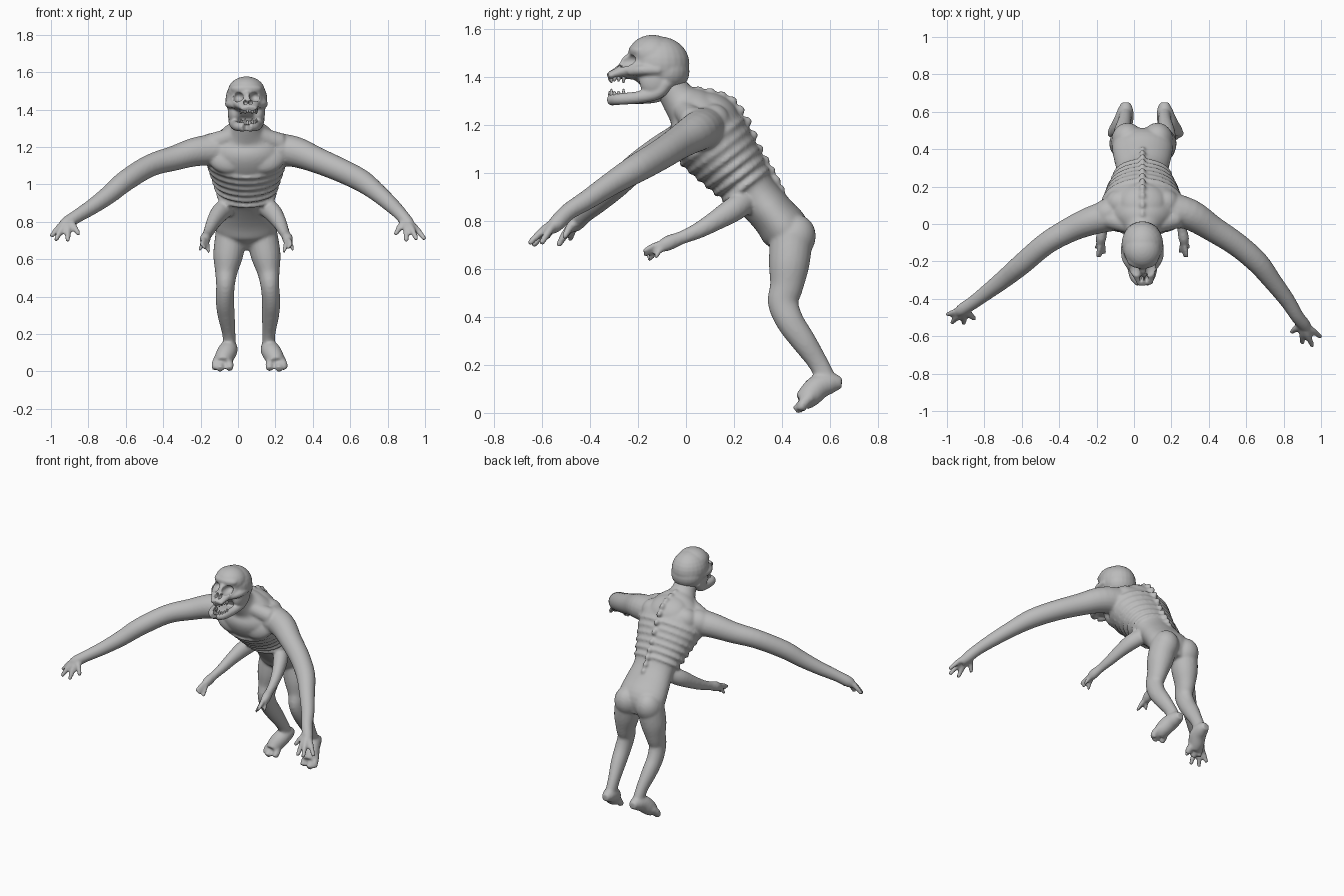
import bpy, bmesh, math
from mathutils import Vector, Matrix

if "Cube" in bpy.data.objects:
    bpy.data.objects.remove(bpy.data.objects["Cube"], do_unlink=True)

MIDDLE = .045          # the body stands slightly to its left of centre
SIDES = (-1, 1)

skin = bpy.data.materials.new("grey skin")
skin.use_nodes = True
skin.diffuse_color = (.5, .5, .5, 1)
skin.node_tree.nodes["Principled BSDF"].inputs["Base Color"].default_value = skin.diffuse_color


def catmull(points, steps):
    """Smooth a list of equally long tuples."""
    rows = [Vector(p) for p in points]
    rows = [rows[0] * 2 - rows[1]] + rows + [rows[-1] * 2 - rows[-2]]
    result = []
    for a, b, c, d in zip(rows, rows[1:], rows[2:], rows[3:]):
        for i in range(steps):
            t = i / steps
            result.append(b + (c - a) * (t / 2) + (a * 2 - b * 5 + c * 4 - d) * (t * t / 2)
                          + (b * 3 - a - c * 3 + d) * (t ** 3 / 2))
    return result + [rows[-2]]


def tube(bm, points, flat=1, ref=(0, 0, 1), steps=4, sides=20):
    """Loft ellipses: each point is x, y, z, radius along ref, optional second radius."""
    rows = catmull([p if len(p) == 5 else (*p, p[3] * flat) for p in points], steps)
    rings = []
    for i, row in enumerate(rows):
        ahead, behind = rows[min(i + 1, len(rows) - 1)], rows[max(i - 1, 0)]
        along = Vector((ahead - behind)[:3]).normalized()
        u = Vector(ref)
        u = (u - along * u.dot(along)).normalized()
        v = along.cross(u)
        turns = [math.tau * k / sides for k in range(sides)]
        rings.append([bm.verts.new(Vector(row[:3]) + u * (math.cos(a) * row[3])
                                   + v * (math.sin(a) * row[4])) for a in turns])
    for low, high in zip(rings, rings[1:]):
        for k in range(sides):
            n = (k + 1) % sides
            bm.faces.new((low[k], low[n], high[n], high[k]))
    bm.faces.new(rings[0][::-1])
    bm.faces.new(rings[-1])


def blob(bm, place, size, tilt=0):
    """Ellipsoid, tilted about x."""
    matrix = (Matrix.Translation(place) @ Matrix.Rotation(tilt, 4, 'X')
              @ Matrix.Diagonal((*size, 1)))
    bmesh.ops.create_uvsphere(bm, u_segments=24, v_segments=14, radius=1, matrix=matrix)


def mirrored(side, points):
    return [(MIDDLE + side * p[0], *p[1:]) for p in points]


def leg_points(side, points):
    """Mirror a leg path; the left leg splays outward towards the foot."""
    splay = .035 if side > 0 else 0
    return [(x + splay * (1 - z / .74), y, z, *radii)
            for x, y, z, *radii in mirrored(side, points)]


def finish(bm, name):
    bmesh.ops.recalc_face_normals(bm, faces=bm.faces[:])
    mesh = bpy.data.meshes.new(name)
    bm.to_mesh(mesh)
    bm.free()
    mesh.materials.append(skin)
    for face in mesh.polygons:
        face.use_smooth = True
    obj = bpy.data.objects.new(name, mesh)
    bpy.context.collection.objects.link(obj)
    return obj


def fuse(obj, voxel):
    remesh = obj.modifiers.new("fuse", 'REMESH')
    remesh.mode = 'VOXEL'
    remesh.voxel_size = voxel
    remesh.use_smooth_shade = True


def soften(obj, rounds):
    smooth = obj.modifiers.new("soften", 'SMOOTH')
    smooth.factor = .5
    smooth.iterations = rounds


def hand(bm, palm, tips, thick):
    """Fingers that bend slightly between palm and tips."""
    palm = Vector(palm)
    for tip in tips:
        tip = Vector(tip)
        knuckle = palm.lerp(tip, .5) + Vector((0, 0, thick * .6))
        tube(bm, [(*palm, thick * 1.2), (*knuckle, thick), (*tip, thick * .65)], sides=10)


body = bmesh.new()

# Torso: y, z, half width, half depth from hips to neck
torso = [(.45, .66, .11, .05), (.42, .75, .16, .10), (.36, .83, .155, .095),
         (.28, .92, .14, .10), (.20, 1.02, .172, .13), (.12, 1.12, .212, .155),
         (.06, 1.20, .205, .15), (.02, 1.26, .15, .11), (-.03, 1.31, .085, .075),
         (-.09, 1.40, .07, .06)]
tube(body, [(MIDDLE, *p) for p in torso], ref=(1, 0, 0), sides=32)

# Upper back hump
blob(body, (MIDDLE, .12, 1.255), (.13, .11, .075), -.5)

# Ribs: thin hoops hugging the chest, sloping down to the front
for i in range(6):
    t = i / 5
    centre = Vector((MIDDLE, .25 - .14 * t, .95 + .18 * t))
    wide, deep = .152 + .058 * t, .11 + .045 * t
    back = Vector((0, .8, .6))
    hoop = []
    for k in range(25):
        a = math.tau * k / 24
        spot = centre + Vector((math.sin(a) * wide, 0, 0)) + back * (math.cos(a) * deep)
        hoop.append((*spot, .013))
    tube(body, hoop, ref=(0, -.6, .8), steps=1, sides=8)

# Spine knobs
spine = catmull([(0, 1.345), (.10, 1.335), (.19, 1.30), (.25, 1.215), (.30, 1.10),
                 (.35, 1.01), (.39, .93)], 2)
for y, z in spine:
    blob(body, (MIDDLE, y, z), (.018, .026, .022))

for side in SIDES:
    # Chest, shoulder blades, shoulders and buttocks
    for place, size in [((.09, .02, 1.15), (.12, .06, .10)),
                        ((.12, .11, 1.21), (.08, .075, .08)),
                        ((.18, .055, 1.19), (.09, .08, .085)),
                        ((.08, .45, .73), (.085, .09, .10))]:
        blob(body, (MIDDLE + side * place[0], *place[1:]), size, -.4)
    # Neck muscles sloping to the shoulders
    tube(body, mirrored(side, [(.0, -.03, 1.295, .05), (.08, .0, 1.255, .05),
                               (.18, .03, 1.22, .055)]), sides=14)

    # Legs
    tube(body, leg_points(side, [(.08, .44, .74, .085, .09), (.098, .43, .62, .08, .085),
                                 (.108, .42, .53, .06, .07), (.112, .405, .46, .05, .064),
                                 (.115, .435, .38, .049, .058), (.108, .49, .30, .046, .052),
                                 (.095, .55, .21, .036, .042), (.09, .585, .14, .034, .042)]),
         ref=(1, 0, 0))
    # Feet with heel and toes
    tube(body, leg_points(side, [(.09, .65, .125, .024), (.09, .61, .125, .042),
                                 (.1, .555, .11, .052), (.12, .515, .072, .05),
                                 (.125, .485, .045, .04)]), ref=(1, 0, 0))
    for out, reach in ((.09, 0), (.14, -.01), (.165, .015)):
        tube(body, leg_points(side, [(out * .6 + .05, .52, .07, .026), (out, .487, .036, .023),
                                     (out, .465 + reach, .01, .019)]), sides=10)

    # Small lower arms
    tube(body, mirrored(side, [(.09, .26, .89, .05), (.14, .20, .85, .052),
                               (.175, .12, .80, .042), (.195, .05, .76, .034),
                               (.21, -.02, .73, .028), (.22, -.07, .71, .032),
                               (.225, -.10, .695, .027)]), flat=.9)
    hand(body, (MIDDLE + side * .22, -.08, .705),
         [(MIDDLE + side * x, y, z) for x, y, z in
          ((.20, -.155, .635), (.225, -.175, .655), (.24, -.18, .675), (.25, -.13, .645))], .014)

# Long upper arms, each in its own pose
left_arm = [(.16, .09, 1.19, .09), (.30, .05, 1.175, .083), (.42, -.025, 1.13, .07),
            (.55, -.11, 1.075, .064), (.66, -.205, 1.02, .06), (.74, -.305, .96, .05),
            (.82, -.41, .89, .042), (.87, -.49, .84, .036), (.91, -.54, .79, .034),
            (.93, -.57, .76, .022)]
right_arm = [(-.07, .06, 1.19, .09), (-.22, .02, 1.175, .078), (-.34, -.03, 1.14, .067),
             (-.47, -.105, 1.10, .06), (-.60, -.215, 1.02, .057), (-.69, -.29, .945, .05),
             (-.78, -.36, .88, .042), (-.86, -.42, .83, .036), (-.92, -.46, .79, .034),
             (-.94, -.48, .77, .022)]
for arm in (left_arm, right_arm):
    tube(body, arm)
hand(body, (.90, -.53, .80), [(1, -.605, .705), (.955, -.655, .705), (.90, -.64, .695),
                              (.84, -.58, .73)], .019)
hand(body, (-.91, -.455, .80), [(-1, -.485, .72), (-.975, -.53, .70), (-.91, -.535, .695),
                                (-.85, -.51, .73)], .019)

body = finish(body, "body")
fuse(body, .008)
soften(body, 7)

# Skull: cranium, forehead, muzzle, cheekbones and open lower jaw
skull = bmesh.new()
blob(skull, (MIDDLE, -.11, 1.455), (.112, .125, .115))
blob(skull, (MIDDLE, -.14, 1.495), (.1, .1, .082))
blob(skull, (MIDDLE, -.08, 1.425), (.105, .095, .09))
blob(skull, (MIDDLE, -.19, 1.51), (.085, .05, .035))
tube(skull, [(MIDDLE, -.12, 1.44, .10, .08), (MIDDLE, -.21, 1.44, .085, .055),
             (MIDDLE + .01, -.28, 1.42, .058, .028), (MIDDLE + .015, -.325, 1.403, .042, .015)],
     ref=(1, 0, 0))
tube(skull, [(MIDDLE, -.21, 1.50, .014), (MIDDLE + .005, -.25, 1.475, .016),
             (MIDDLE + .01, -.27, 1.44, .014)], sides=10)
for side in SIDES:
    tube(skull, mirrored(side, [(.095, -.11, 1.43, .02), (.09, -.18, 1.43, .022),
                                (.06, -.235, 1.425, .02)]), sides=12)
    # Jaw hinge and jaw bone
    blob(skull, (MIDDLE + side * .062, -.13, 1.385), (.038, .065, .07))
    tube(skull, mirrored(side, [(.07, -.08, 1.38, .03), (.068, -.12, 1.335, .028),
                                (.06, -.20, 1.316, .026), (.045, -.28, 1.309, .025),
                                (.01, -.315, 1.306, .025)]), sides=12)
blob(skull, (MIDDLE, -.2, 1.305), (.06, .10, .016))
blob(skull, (MIDDLE, -.10, 1.355), (.075, .07, .05))
skull = finish(skull, "skull")

# Hollows for eyes, nose and temples
cutter = bmesh.new()
for side in SIDES:
    blob(cutter, (MIDDLE + side * .045, -.25, 1.468), (.031, .055, .028))
    blob(cutter, (MIDDLE + .008 + side * .013, -.285, 1.435), (.01, .03, .016))
    blob(cutter, (MIDDLE + side * .137, -.2, 1.475), (.035, .04, .03))
cutter = finish(cutter, "hollow_cutter")
cutter.hide_render = True
cutter.hide_set(True)
fuse(skull, .006)
cut = skull.modifiers.new("hollows", 'BOOLEAN')
cut.operation = 'DIFFERENCE'
cut.object = cutter
fuse(skull, .005)
soften(skull, 5)

# Teeth in two horseshoe rows, some longer than others
teeth = bmesh.new()
for base, tip in ((1.402, 1.383), (1.32, 1.343)):
    for i in range(10):
        a = math.radians(-80 + 160 * i / 9)
        x = MIDDLE + .012 + .042 * math.sin(a)
        y = -.245 - .07 * math.cos(a)
        length = 1 if i % 3 else 1.4
        tube(teeth, [(x, y, base, .009), (x, y - .003, (base + tip) / 2, .008),
                     (x, y - .004, base + (tip - base) * length, .003)],
             ref=(1, 0, 0), steps=2, sides=8)
finish(teeth, "teeth")
